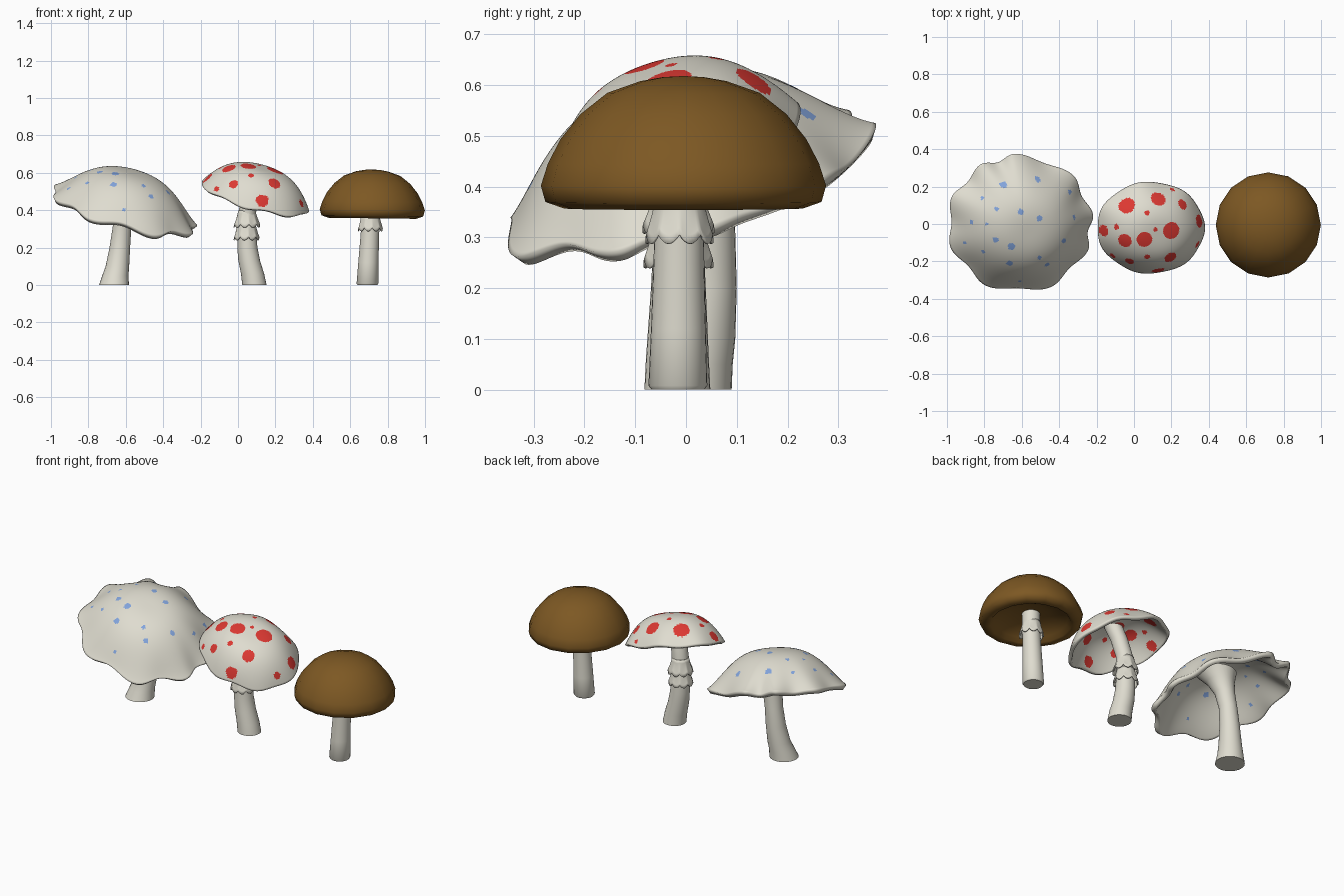
import bpy, bmesh
from math import sin, cos, pi, atan2, hypot, radians, degrees
from mathutils import Vector

if "Cube" in bpy.data.objects:
    bpy.data.objects.remove(bpy.data.objects["Cube"])


def material(name, rgb):
    m = bpy.data.materials.new(name)
    m.diffuse_color = (*rgb, 1)
    m.use_nodes = True
    m.node_tree.nodes["Principled BSDF"].inputs["Base Color"].default_value = m.diffuse_color
    return m


CREAM = material("cream", (0.74, 0.72, 0.63))
RED = material("red", (0.72, 0.04, 0.032))
BLUE = material("blue", (0.23, 0.38, 0.73))
BROWN = material("brown", (0.205, 0.098, 0.017))


def loft(name, rings, mats, start=None, end=None):
    """Smooth skin over closed rings; start and end are optional centre points."""
    bm = bmesh.new()
    vs = [[bm.verts.new(p) for p in ring] for ring in rings]
    n = len(vs[0])
    for a, b in zip(vs, vs[1:]):
        for i in range(n):
            j = (i + 1) % n
            bm.faces.new((a[i], b[i], b[j], a[j])).smooth = True
    for centre, ring, flip in ((start, vs[0], False), (end, vs[-1], True)):
        if centre is not None:
            c = bm.verts.new(centre)
            for i in range(n):
                j = (i + 1) % n
                f = (c, ring[j], ring[i]) if flip else (c, ring[i], ring[j])
                bm.faces.new(f).smooth = True
    me = bpy.data.meshes.new(name)
    bm.to_mesh(me)
    bm.free()
    for m in mats:
        me.materials.append(m)
    ob = bpy.data.objects.new(name, me)
    bpy.context.collection.objects.link(ob)
    return ob


def circle(x, y, z, r, n=28):
    return [(x + r * cos(2 * pi * i / n), y + r * sin(2 * pi * i / n), z) for i in range(n)]


def stem(name, path):
    """Tube through (x, y, z, radius) stations, listed from the ground up."""
    rings = [circle(*p) for p in path[::-1]]
    ob = loft(name, rings, [CREAM], start=path[-1][:3], end=path[0][:3])
    ob.data.set_sharp_from_angle(angle=radians(50))


def skirt(name, x, y, top, bottom, r0, r1, lobes=9):
    """Thin flared collar with a scalloped lower edge."""
    n, rings = 72, []
    for k in range(6):
        t = k / 5
        ring = []
        for i in range(n):
            a = 2 * pi * i / n
            r = r0 + (r1 - r0) * t ** 1.3
            z = top + (bottom - top) * t + 0.018 * t * (1 - abs(sin(a * lobes / 2)))
            ring.append((x + r * cos(a), y + r * sin(a), z))
        rings.append(ring)
    ob = loft(name, rings, [CREAM])
    s = ob.modifiers.new("thickness", "SOLIDIFY")
    s.thickness, s.offset = 0.005, -1


def lobe_wave(a, peaks):
    """1 on each rim bulge angle, -1 midway between neighbours."""
    d = (degrees(a) - peaks[0]) % 360 + peaks[0]
    for p, q in zip(peaks, peaks[1:] + [peaks[0] + 360]):
        if p <= d <= q:
            return cos(2 * pi * (d - p) / (q - p))
    return 1


def spotted_cap(name, centre, radii, height, slope, profile, peaks, wave, droop,
                thick, spot_mat, spots):
    """Tilted thin dome with a wavy rim; spots are (x, y, radius) seen from above."""
    cx, cy, cz = centre
    rx, ry = radii
    lean = Vector((-slope[0], -slope[1], 1)) * height  # dome rises along the tilted axis

    def surface(a, t):
        w = lobe_wave(a, peaks)
        k = t * (1 + wave * w * t ** 5)
        x, y = rx * k * cos(a), ry * k * sin(a)
        z = cz + slope[0] * x + slope[1] * y + droop * w * sin(a) * t ** 6
        return Vector((cx + x, cy + y, z)) + lean * profile(t)

    def spot_centre(x, y):
        f = 0.5
        for _ in range(12):  # undo the lean to find the point under (x, y)
            u, v = (x - cx - lean.x * f) / rx, (y - cy - lean.y * f) / ry
            t = min(hypot(u, v), 1)
            f = 0.5 * f + 0.5 * profile(t)
        return surface(atan2(v, u), t)

    nr, ns = 56, 240
    rings = [[surface(2 * pi * i / ns, k / nr) for i in range(ns)] for k in range(1, nr + 1)]
    ob = loft(name, rings, [CREAM, spot_mat], start=surface(0, 0))
    marks = [(spot_centre(x, y), r * r) for x, y, r in spots]
    for f in ob.data.polygons:
        c = f.center
        if any((c - p).length_squared < r2 for p, r2 in marks):
            f.material_index = 1
    s = ob.modifiers.new("thickness", "SOLIDIFY")  # spots show through underneath
    s.thickness, s.offset = thick, -1


# Left mushroom: wide wavy cap with small blue spots
BLUE_SPOTS = [(-.70, .21, .020), (-.515, .24, .017), (-.345, .17, .014), (-.735, .08, .012),
              (-.605, .065, .016), (-.505, .03, .016), (-.87, .01, .011), (-.79, 0, .009),
              (-.74, -.085, .016), (-.655, -.12, .020), (-.375, -.09, .014), (-.90, -.10, .012),
              (-.805, -.147, .012), (-.665, -.21, .018), (-.505, -.18, .012), (-.465, -.217, .014),
              (-.32, .035, .012), (-.815, .14, .009), (-.61, -.31, .012)]
spotted_cap("left_cap", (-.61, .002, .405), (.38, .36), .197, (-.25, .26),
            lambda t: 1 - 1.25 * t ** 2.8 + .25 * t ** 8,
            [7, 43, 95, 122, 158, 200, 242, 295, 338], .038, .014, .03, BLUE, BLUE_SPOTS)
stem("left_stem", [(-.663, .01, 0, .08), (-.656, .022, .05, .070), (-.645, .034, .1, .063),
                   (-.632, .045, .2, .055), (-.62, .047, .31, .050), (-.605, .037, .40, .055),
                   (-.59, .02, .47, .075), (-.575, .0, .53, .11)])

# Middle mushroom: smaller cap with red spots and two collars
RED_SPOTS = [(-.04, .10, .045), (.13, .135, .041), (.26, .105, .030), (.205, .185, .013),
             (.07, .06, .014), (-.095, -.015, .015), (-.165, -.035, .032), (-.05, -.09, .038),
             (.056, -.083, .042), (.2, -.035, .046), (.115, -.03, .012), (.35, .015, .036),
             (.34, -.11, .02), (.195, -.18, .034), (.07, -.175, .016), (-.025, -.2, .025),
             (-.115, -.17, .017), (.13, -.25, .034)]
spotted_cap("middle_cap", (.09, -.02, .472), (.287, .245), .155, (-.26, .28),
            lambda t: 1 - t ** 3,
            [0, 51, 103, 154, 206, 257, 309], .012, .008, .02, RED, RED_SPOTS)
stem("middle_stem", [(.088, -.017, 0, .065), (.078, -.017, .06, .062), (.06, -.016, .13, .058),
                     (.05, -.015, .2, .054), (.046, -.015, .3, .049), (.052, -.018, .41, .046),
                     (.075, -.033, .51, .047), (.1, -.05, .585, .05)])
skirt("middle_upper_collar", .047, -.015, .40, .308, .046, .071)
skirt("middle_lower_collar", .045, -.015, .325, .24, .05, .069)

# Right mushroom: plain brown cap with few sides and a curled-in shallow underside
PROFILE = [(.04, .616), (.085, .608), (.15, .585), (.203, .543), (.242, .494), (.267, .446),
           (.281, .402), (.272, .37), (.235, .357), (.218, .362), (.2, .385), (.1, .42)]
rings = [[(x, y, z - .012 * (x - .715)) for x, y, z in circle(.718, -.005, h, r, 16)]
         for r, h in PROFILE]
loft("right_cap", rings, [BROWN], start=(.718, -.005, .618), end=(.718, -.005, .43))
stem("right_stem", [(.692, -.016, 0, .052), (.692, -.016, .008, .058), (.697, -.015, .12, .054),
                    (.704, -.014, .25, .05), (.71, -.013, .36, .048), (.715, -.01, .5, .05)])
skirt("right_collar", .707, -.013, .375, .288, .049, .067)
